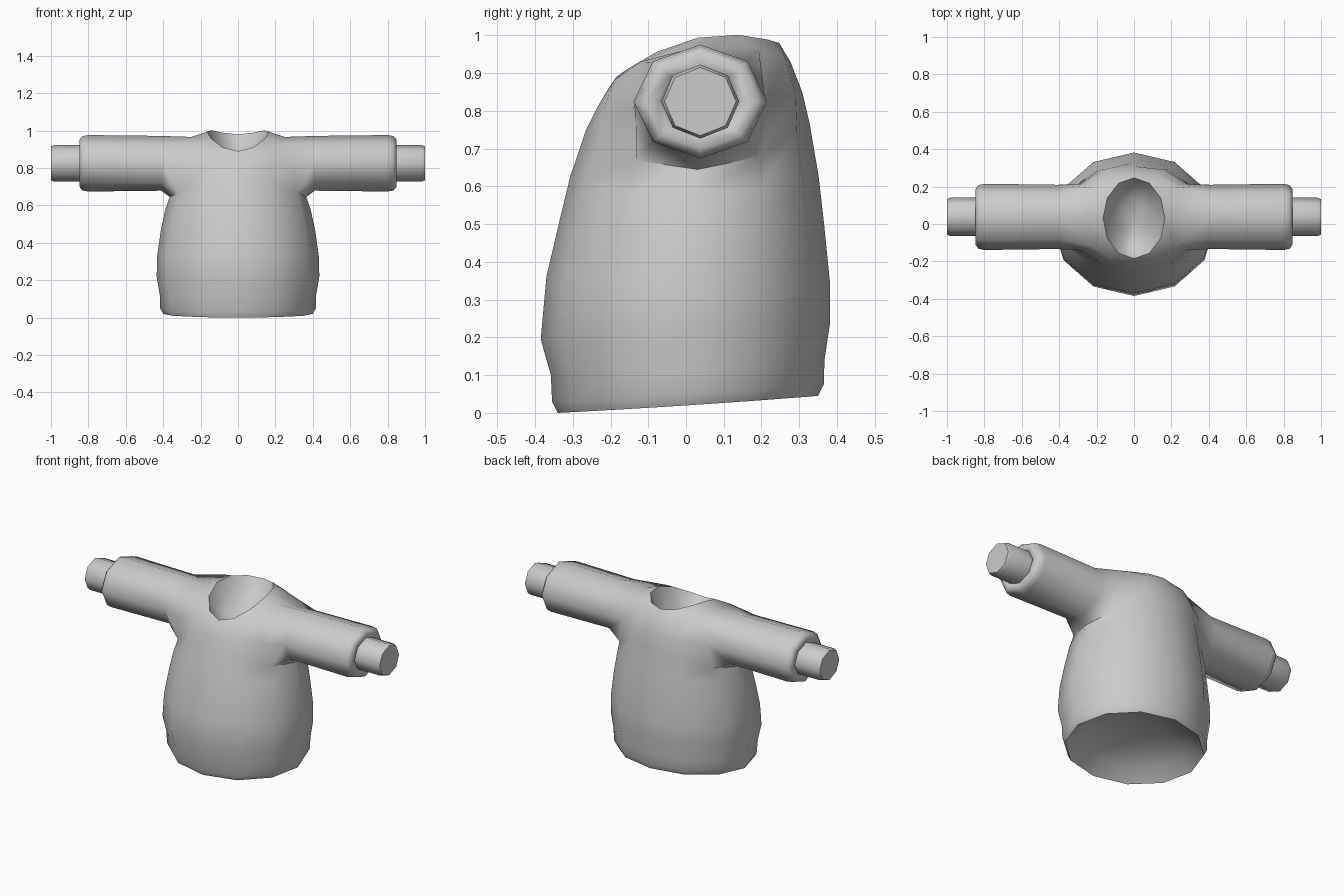
import bpy, bmesh
from math import sin, cos, pi, radians
from mathutils import Vector

if "Cube" in bpy.data.objects:
    bpy.data.objects.remove(bpy.data.objects["Cube"])

grey = bpy.data.materials.new("plain grey")
grey.use_nodes = True
GREY = (0.6, 0.6, 0.6, 1)
grey.diffuse_color = GREY
grey.node_tree.nodes["Principled BSDF"].inputs["Base Color"].default_value = GREY

SIDES = 12                      # around the torso
ARM_SIDES = 8                   # around the sleeves and hands
ARM_Y, ARM_Z = 0.038, 0.825     # arm axis


def finish(bm, name):
    """Turn a bmesh into a smooth grey object."""
    bmesh.ops.recalc_face_normals(bm, faces=bm.faces)
    mesh = bpy.data.meshes.new(name)
    bm.to_mesh(mesh)
    bm.free()
    mesh.materials.append(grey)
    obj = bpy.data.objects.new(name, mesh)
    bpy.context.collection.objects.link(obj)
    bpy.ops.object.select_all(action='DESELECT')
    obj.select_set(True)
    bpy.context.view_layer.objects.active = obj
    bpy.ops.object.shade_smooth_by_angle(angle=radians(60))


def torso_ring(bm, half_x, front, back, z_front, z_side, z_back, square):
    """Oval ring, squarer at the armholes, of varying height."""
    ring = []
    for i in range(SIDES):
        a = 2 * pi * i / SIDES
        c = cos(a)
        y = ((front + back) / 2
             - (back - front) / 2 * c * (1 + square * (1 - abs(c))))
        z = (z_side - (z_back - z_front) / 2 * c
             + ((z_front + z_back) / 2 - z_side) * c * c)
        ring.append(bm.verts.new((half_x * sin(a), y, z)))
    return ring


def arm_ring(bm, x, ry, rz):
    """Octagon across the arm, starting at its underside, going forward."""
    return [bm.verts.new((x, ARM_Y - ry * sin(2 * pi * k / ARM_SIDES),
                          ARM_Z - rz * cos(2 * pi * k / ARM_SIDES)))
            for k in range(ARM_SIDES)]


def bridge(bm, a, b, skip=()):
    n = len(a)
    for i in range(n):
        if i not in skip:
            j = (i + 1) % n
            bm.faces.new((a[i], a[j], b[j], b[i]))


def dish(bm, rim, depth):
    """Close an opening with a hollow bowl pushed along z by depth."""
    centre = sum((v.co for v in rim), Vector()) / len(rim)
    previous = rim
    for size, part in ((.8, .5), (.45, .87)):
        ring = []
        for v in rim:
            co = centre + (v.co - centre) * size
            co.z += depth * part
            ring.append(bm.verts.new(co))
        bridge(bm, previous, ring)
        previous = ring
    tip = bm.verts.new(centre + Vector((0, 0, depth)))
    for i, v in enumerate(previous):
        bm.faces.new((previous[i - 1], v, tip))


# Sweater torso: half width, front y, back y, front, side, back heights, squareness
rings = [
    (.40, -.34, .35, 0, .02, .045, 0),          # hem
    (.416, -.355, .365, .03, .05, .075, 0),
    (.416, -.358, .367, .10, .11, .14, 0),
    (.435, -.385, .382, .195, .22, .24, 0),
    (.432, -.37, .382, .36, .33, .34, 0),
    (.412, -.335, .366, .51, .47, .50, 0),
    (.388, -.307, .351, .625, .58, .63, .05),
    (.365, -.265, .327, .75, .645, .77, .2),    # armpit
    (.33, -.235, .308, .81, .81, .85, .6),
    (.25, -.205, .277, .86, .966, .93, .6),     # shoulder
    (.165, -.185, .247, .89, .994, .98, 0),     # neck
]
bm = bmesh.new()
torso = [torso_ring(bm, *r) for r in rings]
ARMPIT = 7
for level in range(len(torso) - 1):
    # leave the armholes open between armpit and shoulder
    hole = (2, 3, 8, 9) if level in (ARMPIT, ARMPIT + 1) else ()
    bridge(bm, torso[level], torso[level + 1], hole)

# Hollow underside and neck socket
dish(bm, torso[0], .12)
dish(bm, torso[-1], -.13)

# Sleeves grow out of the armholes and fold in around the hands
low, mid, high = torso[ARMPIT:ARMPIT + 3]
for s, (f, m, b) in ((1, (2, 3, 4)), (-1, (10, 9, 8))):
    previous = [low[m], low[f], mid[f], high[f], high[m], high[b], mid[b], low[b]]
    for x, size in ((.41, .97), (.80, 1), (.832, .96), (.847, .84),
                    (.842, .63), (.81, .55)):
        ring = arm_ring(bm, s * x, .177 * size, .151 * size)
        bridge(bm, previous, ring)
        previous = ring
finish(bm, "sweater")

# Hands: short capped stubs inside the cuffs
for s, name in ((1, "left_hand"), (-1, "right_hand")):
    bm = bmesh.new()
    stub = [arm_ring(bm, s * x, .103 * r, .098 * r)
            for x, r in ((.80, 1), (.98, 1), (1.0, .92))]
    for a, b in zip(stub, stub[1:]):
        bridge(bm, a, b)
    bm.faces.new(stub[0])
    bm.faces.new(stub[-1])
    finish(bm, name)
